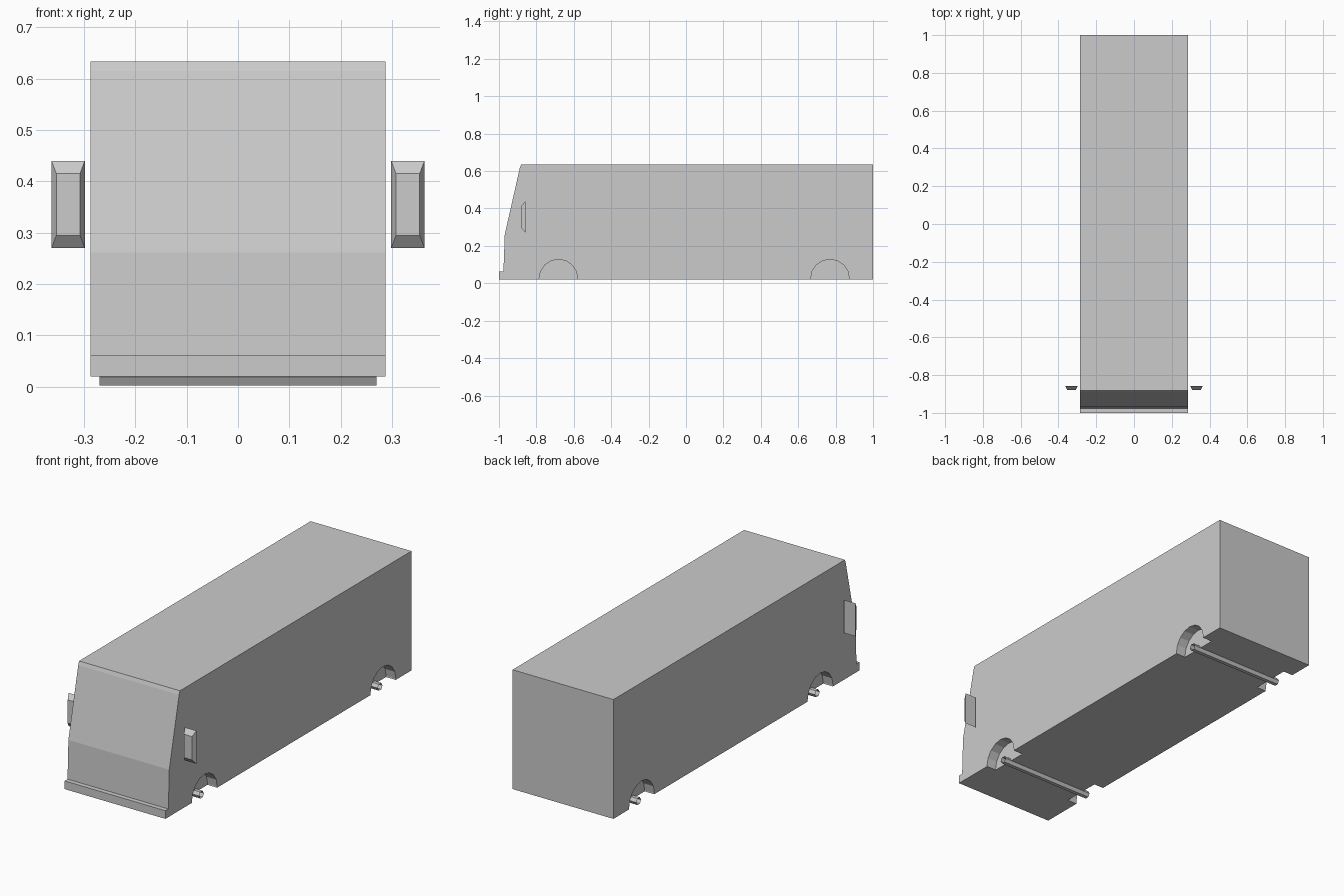
import bpy, bmesh, math
from mathutils import Matrix

if "Cube" in bpy.data.objects:
    bpy.data.objects.remove(bpy.data.objects["Cube"])

HALF_W = 0.287
WHEEL_Y = (-0.682, 0.77)


def make_object(name, bm):
    bmesh.ops.recalc_face_normals(bm, faces=bm.faces)
    mesh = bpy.data.meshes.new(name)
    bm.to_mesh(mesh)
    bm.free()
    obj = bpy.data.objects.new(name, mesh)
    bpy.context.collection.objects.link(obj)
    return obj


def x_cylinder(bm, x, y, z, radius, length, sides, caps=True):
    bmesh.ops.create_cone(
        bm, cap_ends=caps, segments=sides, radius1=radius, radius2=radius, depth=length,
        matrix=Matrix.Translation((x, y, z)) @ Matrix.Rotation(math.pi / 2, 4, 'Y'))


# Body: side profile (y, z) with bumper step and sloping windscreen
profile = [(-1, 0.02), (-1, 0.062), (-0.976, 0.062), (-0.969, 0.261), (-0.889, 0.615),
           (-0.882, 0.634), (1, 0.634), (1, 0.02)]
bm = bmesh.new()
side = bm.faces.new([bm.verts.new((-HALF_W, y, z)) for y, z in profile])
ext = bmesh.ops.extrude_face_region(bm, geom=[side], use_keep_orig=True)
bmesh.ops.translate(bm, vec=(2 * HALF_W, 0, 0),
                    verts=[v for v in ext["geom"] if isinstance(v, bmesh.types.BMVert)])
body = make_object("body", bm)

# Wheel arches: shallow pockets cut from both sides
bm = bmesh.new()
for y in WHEEL_Y:
    for s in (-1, 1):
        x_cylinder(bm, s * 0.332, y, 0.025, 0.103, 0.2, 16)
cutter = make_object("arch_cutter", bm)
cutter.hide_render = True
mod = body.modifiers.new("wheel_arches", 'BOOLEAN')
mod.operation = 'DIFFERENCE'
mod.solver = 'EXACT'
mod.object = cutter
bpy.context.view_layer.objects.active = body
bpy.ops.object.modifier_apply(modifier=mod.name)
bpy.data.objects.remove(cutter)

# Axles: thin open tubes under the floor
for name, y in zip(("front_axle", "rear_axle"), WHEEL_Y):
    bm = bmesh.new()
    x_cylinder(bm, 0, y, 0.019, 0.019, 0.54, 6, caps=False)
    make_object(name, bm)

# Side mirrors: boxes tapering towards the front
for name, s in (("left_mirror", -1), ("right_mirror", 1)):
    bm = bmesh.new()
    bmesh.ops.create_cube(bm, size=1)
    for v in bm.verts:
        front = v.co.y < 0
        w, h = (0.046, 0.12) if front else (0.065, 0.17)
        v.co = (s * 0.331 + v.co.x * w, -0.879 if front else -0.858, 0.355 + v.co.z * h)
    make_object(name, bm)
